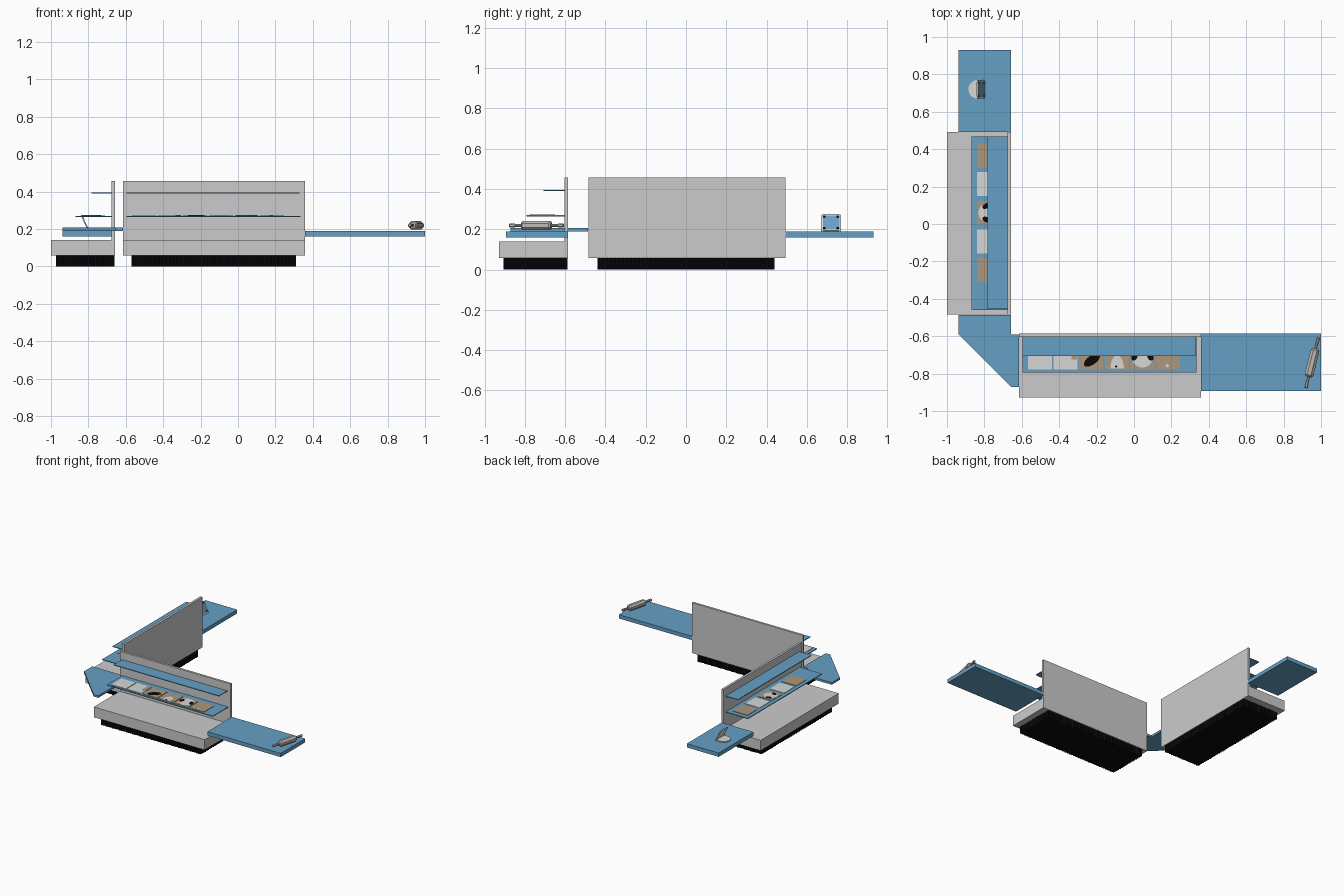
import bpy, bmesh, math
from mathutils import Matrix, Vector

if "Cube" in bpy.data.objects:
    bpy.data.objects.remove(bpy.data.objects["Cube"])


def mat(name, c):
    m = bpy.data.materials.new(name)
    m.diffuse_color = (*c, 1)
    m.use_nodes = True
    m.node_tree.nodes["Principled BSDF"].inputs["Base Color"].default_value = m.diffuse_color
    return m


BLUE = mat("counter_blue", (.13, .35, .55))
GREY = mat("panel_grey", (.60, .60, .60))
BLACK = mat("black", (.003, .003, .003))
TAN = mat("tan", (.42, .31, .20))
WHITE = mat("off_white", (.68, .68, .66))
PIN = mat("warm_grey", (.52, .49, .47))


def finish(name, bm, m):
    bmesh.ops.recalc_face_normals(bm, faces=bm.faces)
    me = bpy.data.meshes.new(name)
    bm.to_mesh(me)
    bm.free()
    me.materials.append(m)
    o = bpy.data.objects.new(name, me)
    bpy.context.collection.objects.link(o)
    return o


def prism(name, pts, z0, z1, m):
    bm = bmesh.new()
    f = bm.faces.new([bm.verts.new((x, y, z0)) for x, y in pts])
    r = bmesh.ops.extrude_face_region(bm, geom=[f])
    vs = [v for v in r["geom"] if isinstance(v, bmesh.types.BMVert)]
    bmesh.ops.translate(bm, vec=(0, 0, z1 - z0), verts=vs)
    return finish(name, bm, m)


def box(name, x0, x1, y0, y1, z0, z1, m):
    return prism(name, [(x0, y0), (x1, y0), (x1, y1), (x0, y1)], z0, z1, m)


def disc(name, x, y, rx, ry, z0, z1, m, rot=0, a0=0, a1=360, n=20):
    c, s = math.cos(math.radians(rot)), math.sin(math.radians(rot))
    full = a1 - a0 >= 360
    pts = []
    for i in range(n if full else n + 1):
        a = math.radians(a0 + (a1 - a0) * i / n)
        u, v = rx * math.cos(a), ry * math.sin(a)
        pts.append((x + c * u - s * v, y + s * u + c * v))
    return prism(name, pts, z0, z1, m)


def ribbed_plinth(name, x0, x1, y0, y1, m, pitch=.02, d=.007):
    """Plinth with a fine saw-tooth outline."""
    corners = [Vector(p) for p in ((x0, y0), (x1, y0), (x1, y1), (x0, y1))]
    pts = []
    for a, b in zip(corners, corners[1:] + corners[:1]):
        t = (b - a).normalized()
        n = round((b - a).length / pitch)
        for i in range(n):
            pts.append(tuple(a.lerp(b, i / n)))
            pts.append(tuple(a.lerp(b, (i + .5) / n) + Vector((-t.y, t.x)) * d))
    return prism(name, pts, 0, .06, m)


# Front display stand
ribbed_plinth("front_plinth", -.57, .31, -.905, -.588, BLACK)
box("front_base", -.615, .357, -.928, -.585, .058, .14, GREY)
box("front_back_panel", -.615, .357, -.603, -.585, .14, .457, GREY)
box("front_lower_shelf", -.595, .335, -.793, -.603, .264, .27, BLUE)
box("front_upper_shelf", -.595, .328, -.707, -.603, .39, .396, BLUE)
box("front_counter", .357, 1, -.893, -.586, .16, .19, BLUE)

# Left display stand
ribbed_plinth("left_plinth", -.972, -.66, -.44, .44, BLACK)
box("left_base", -1, -.658, -.485, .493, .058, .14, GREY)
box("left_back_panel", -.676, -.658, -.485, .493, .14, .457, GREY)
box("left_lower_shelf", -.87, -.676, -.46, .467, .264, .27, BLUE)
box("left_upper_shelf", -.782, -.676, -.455, .467, .39, .396, BLUE)
box("left_counter", -.938, -.658, .493, .93, .16, .19, BLUE)

# Corner counter joining both stands
prism("corner_counter", [(-.937, -.487), (-.657, -.487), (-.657, -.59), (-.615, -.59),
                         (-.615, -.872), (-.655, -.872), (-.937, -.59)], .19, .207, BLUE)

# Picture tiles on the lower shelves
Z0, Z1, Z2, Z3 = .27, .273, .2737, .2742
for i, m in enumerate((WHITE, WHITE, TAN, TAN, TAN, TAN)):
    x = -.567 + .137 * i
    box(f"front_tile_{i+1}", x, x + .128, -.778, -.65, Z0, Z1, m)
for i, m in enumerate((TAN, WHITE, TAN, WHITE, TAN)):
    y = .43 - .153 * i
    box(f"left_tile_{i+1}", -.84, -.712, y - .128, y, Z0, Z1, m)

# Painted patches on the tiles
box("front_tile_2_mark", -.335, -.305, -.725, -.652, Z1, Z2, TAN)
disc("front_tile_3_mark", -.225, -.728, .05, .024, Z1, Z2, BLACK, 35)
disc("front_tile_4_mark", -.09, -.772, .036, .07, Z1, Z2, WHITE, 0, 0, 180)
disc("front_tile_4_dot", -.095, -.762, .006, .006, Z2, Z3, BLACK, n=8)
disc("front_tile_5_mark", .045, -.712, .056, .056, Z1, Z2, WHITE)
for s in (-1, 1):
    disc("front_tile_5_spot", .045 + s * .042, -.708, .016, .024, Z2, Z3, BLACK, s * 25, n=12)
disc("front_tile_6_dot", .178, -.757, .009, .009, Z1, Z2, WHITE, n=8)
disc("left_tile_3_mark", -.782, .06, .05, .05, Z1, Z2, WHITE)
for s in (-1, 1):
    disc("left_tile_3_spot", -.79, .06 + s * .036, .022, .014, Z2, Z3, BLACK, s * 25, n=12)

# Tilted tablet with a half-round foot on the left counter
disc("tablet_foot", -.835, .72, .05, .05, .19, .197, WHITE, 0, 90, 270)
box("tablet_foot_plate", -.835, -.8, .67, .77, .19, .197, WHITE)
tilt = Matrix.Translation((-.80, .72, .195)) @ Matrix.Rotation(math.radians(65), 4, 'Y')
# local -x runs up the tablet, local z is its front


def corners_round(w, h, r):
    pts = []
    for cx, cy, a in ((w - r, h - r, 0), (-w + r, h - r, 90), (-w + r, -h + r, 180), (w - r, -h + r, 270)):
        for k in range(4):
            t = math.radians(a + 30 * k)
            pts.append((cx - .043 + r * math.cos(t), cy + r * math.sin(t)))
    return pts


parts = [prism("tablet_body", corners_round(.045, .05, .012), -.004, .002, WHITE),
         box("tablet_screen", -.081, -.006, -.041, .041, .002, .003, BLUE)]
for sx in (-.075, -.012):
    for sy in (-.034, .034):
        parts.append(box("tablet_corner_mark", sx - .005, sx + .005, sy - .006, sy + .006, .003, .0038, BLACK))
for p in parts:
    p.data.transform(tilt)

# Rolling pin lying on the front counter: turned profile (position, radius)
prof = [(-.140, .007), (-.135, .011), (-.105, .009), (-.078, .008), (-.076, .018), (-.068, .025),
        (.068, .025), (.076, .018), (.078, .008), (.105, .009), (.135, .011), (.140, .007)]
bm = bmesh.new()
N = 8
rings = [[bm.verts.new((r * math.cos((k + .5) * math.tau / N), t, r * math.sin((k + .5) * math.tau / N)))
          for k in range(N)] for t, r in prof]
for a, b in zip(rings, rings[1:]):
    for k in range(N):
        bm.faces.new((a[k], a[(k + 1) % N], b[(k + 1) % N], b[k]))
bm.faces.new(rings[0])
bm.faces.new(rings[-1])
bm.transform(Matrix.Translation((.952, -.742, .219)) @ Matrix.Rotation(math.radians(-14), 4, 'Z'))
finish("rolling_pin", bm, PIN)
